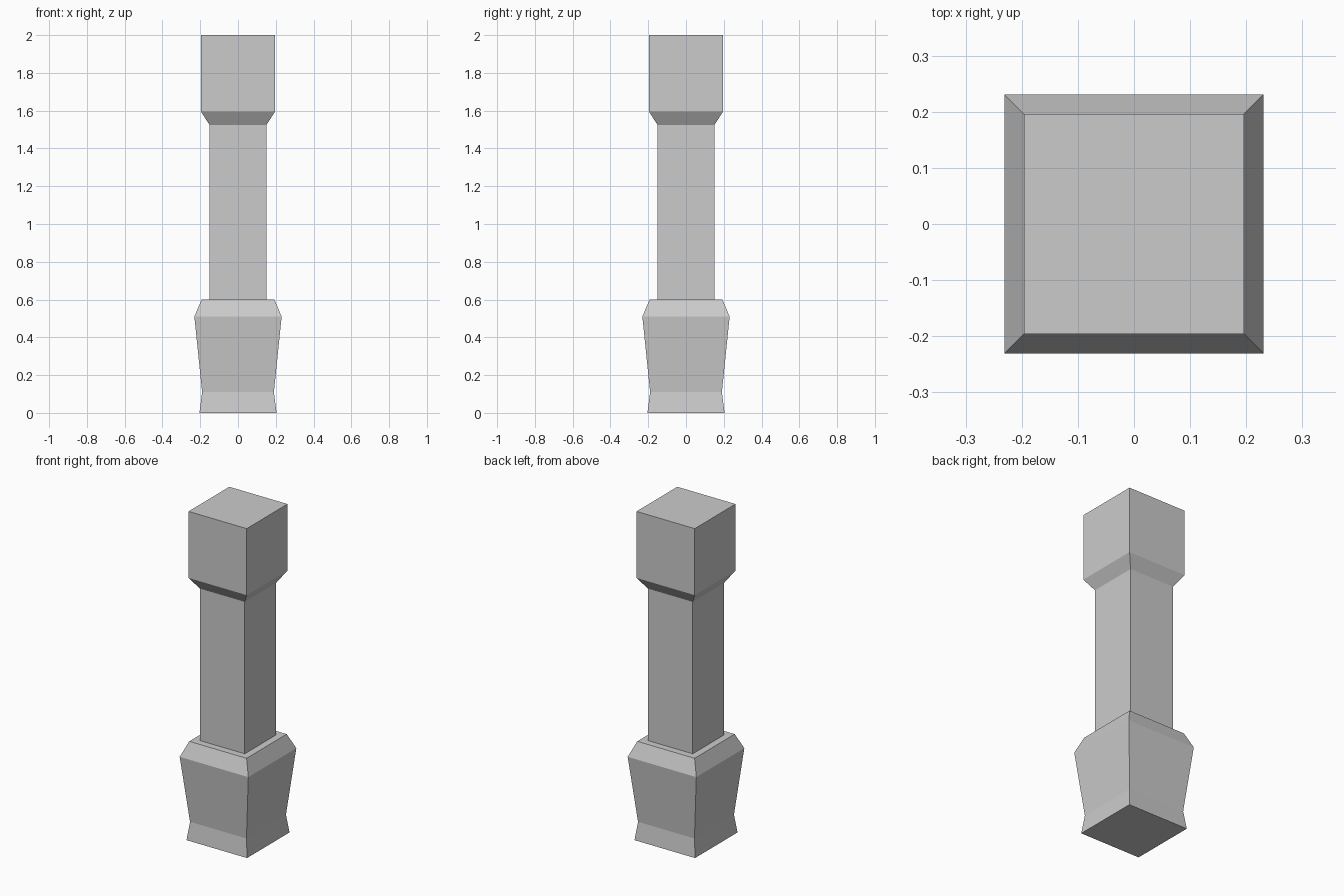
import bpy
import bmesh

cube = bpy.data.objects.get("Cube")
if cube:
    bpy.data.objects.remove(cube, do_unlink=True)

# Single stone colour
stone = bpy.data.materials.new("grey_stone")
stone.use_nodes = True
colour = (0.6, 0.6, 0.6, 1)
stone.diffuse_color = colour
stone.node_tree.nodes["Principled BSDF"].inputs["Base Color"].default_value = colour


def square_loft(name, profile):
    """Closed square solid from (half width, height) steps."""
    bm = bmesh.new()
    corners = ((-1, -1), (1, -1), (1, 1), (-1, 1))
    rings = [[bm.verts.new((x * r, y * r, z)) for x, y in corners]
             for r, z in profile]
    for low, high in zip(rings, rings[1:]):
        for i in range(4):
            j = (i + 1) % 4
            bm.faces.new((low[i], low[j], high[j], high[i]))
    bm.faces.new(rings[0][::-1])
    bm.faces.new(rings[-1])
    mesh = bpy.data.meshes.new(name)
    bm.to_mesh(mesh)
    bm.free()
    mesh.materials.append(stone)
    obj = bpy.data.objects.new(name, mesh)
    bpy.context.collection.objects.link(obj)
    return obj


# Flared foot, waist and chamfered shoulder
square_loft("pillar_base", [(0.204, 0), (0.19, 0.11), (0.231, 0.51), (0.193, 0.6)])
# Straight shaft and wider capital, in one piece
square_loft("pillar_shaft_and_capital",
            [(0.151, 0.59), (0.151, 1.525), (0.196, 1.595), (0.196, 2)])
